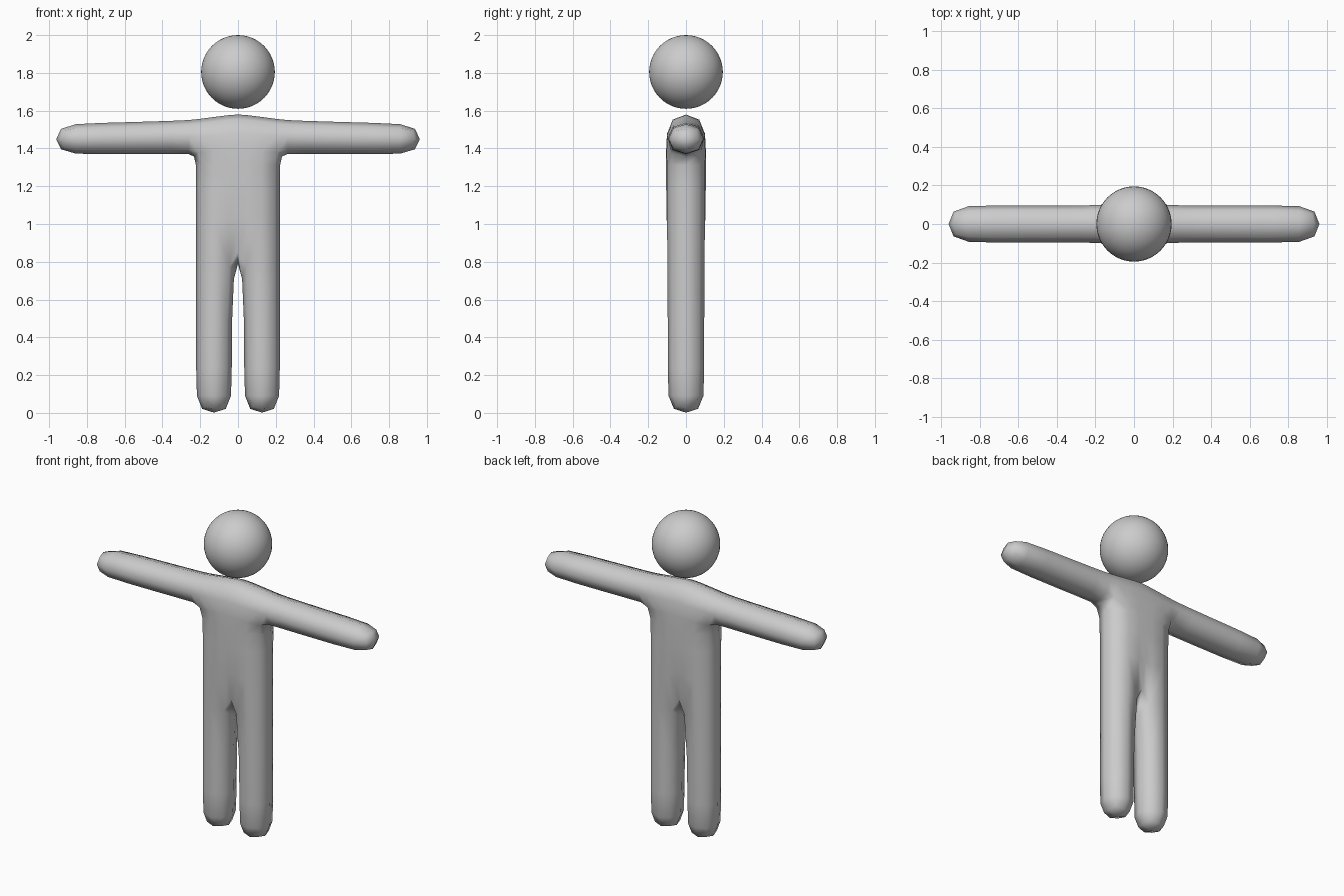
import bpy
import bmesh

if "Cube" in bpy.data.objects:
    bpy.data.objects.remove(bpy.data.objects["Cube"])

grey = bpy.data.materials.new("plain_grey")
grey.diffuse_color = (0.6, 0.6, 0.6, 1.0)
grey.use_nodes = True
grey.node_tree.nodes["Principled BSDF"].inputs["Base Color"].default_value = grey.diffuse_color

DEPTH = 0.105            # half thickness of the body cage
INNER, OUTER = 0.0245, 0.23

# Trunk and leg levels, from foot to shoulder
levels = [-0.013, 0.165, 0.795, 1.27, 1.37]
inner_side = [(INNER, z) for z in levels] + [(INNER, 1.59)]
outer_side = [(OUTER, z) for z in levels] + [(OUTER, 1.56)]

# Arm sections, from shoulder to hand: lower and upper edge
arm_low = [outer_side[4], (0.28, 1.36), (0.76, 1.363), (0.98, 1.361)]
arm_top = [outer_side[5], (0.28, 1.556), (0.76, 1.541), (0.98, 1.537)]


def strip(a, b):
    """Quads between two matching rows of points."""
    return [(a[i], b[i], b[i + 1], a[i + 1]) for i in range(len(a) - 1)]


def flip(quad):
    return tuple((-x, z) for x, z in quad)


# Outline of the figure as flat quads: both sides plus the middle column
half = strip(inner_side, outer_side) + strip(arm_low, arm_top)
upper = inner_side[2:]
quads = half + [flip(q) for q in half]
quads += strip([(-x, z) for x, z in upper], upper)

# Body cage: front and back quads, closed along the outline
bm = bmesh.new()
verts = {}


def vert(p, y):
    key = (p, y)
    if key not in verts:
        verts[key] = bm.verts.new((p[0], y, p[1]))
    return verts[key]


edge_use = {}
for q in quads:
    for y in (-DEPTH, DEPTH):
        bm.faces.new([vert(p, y) for p in q])
    for i in range(4):
        pair = (q[i], q[(i + 1) % 4])
        edge_use.setdefault(frozenset(pair), []).append(pair)
for uses in edge_use.values():
    if len(uses) == 1:
        a, b = uses[0]
        bm.faces.new([vert(a, -DEPTH), vert(b, -DEPTH),
                      vert(b, DEPTH), vert(a, DEPTH)])
bmesh.ops.recalc_face_normals(bm, faces=bm.faces[:])
for f in bm.faces:
    f.smooth = True
mesh = bpy.data.meshes.new("body")
bm.to_mesh(mesh)
bm.free()
mesh.materials.append(grey)
body = bpy.data.objects.new("body", mesh)
bpy.context.collection.objects.link(body)

# One rounding step gives eight-sided limbs
rounding = body.modifiers.new("rounding", 'SUBSURF')
rounding.levels = 1
rounding.render_levels = 1
rounding.use_limit_surface = True

# Floating head
bpy.ops.mesh.primitive_uv_sphere_add(segments=48, ring_count=24,
                                     radius=0.195, location=(0, 0, 1.805))
head = bpy.context.object
head.name = "head"
head.data.materials.append(grey)
bpy.ops.object.shade_smooth()
